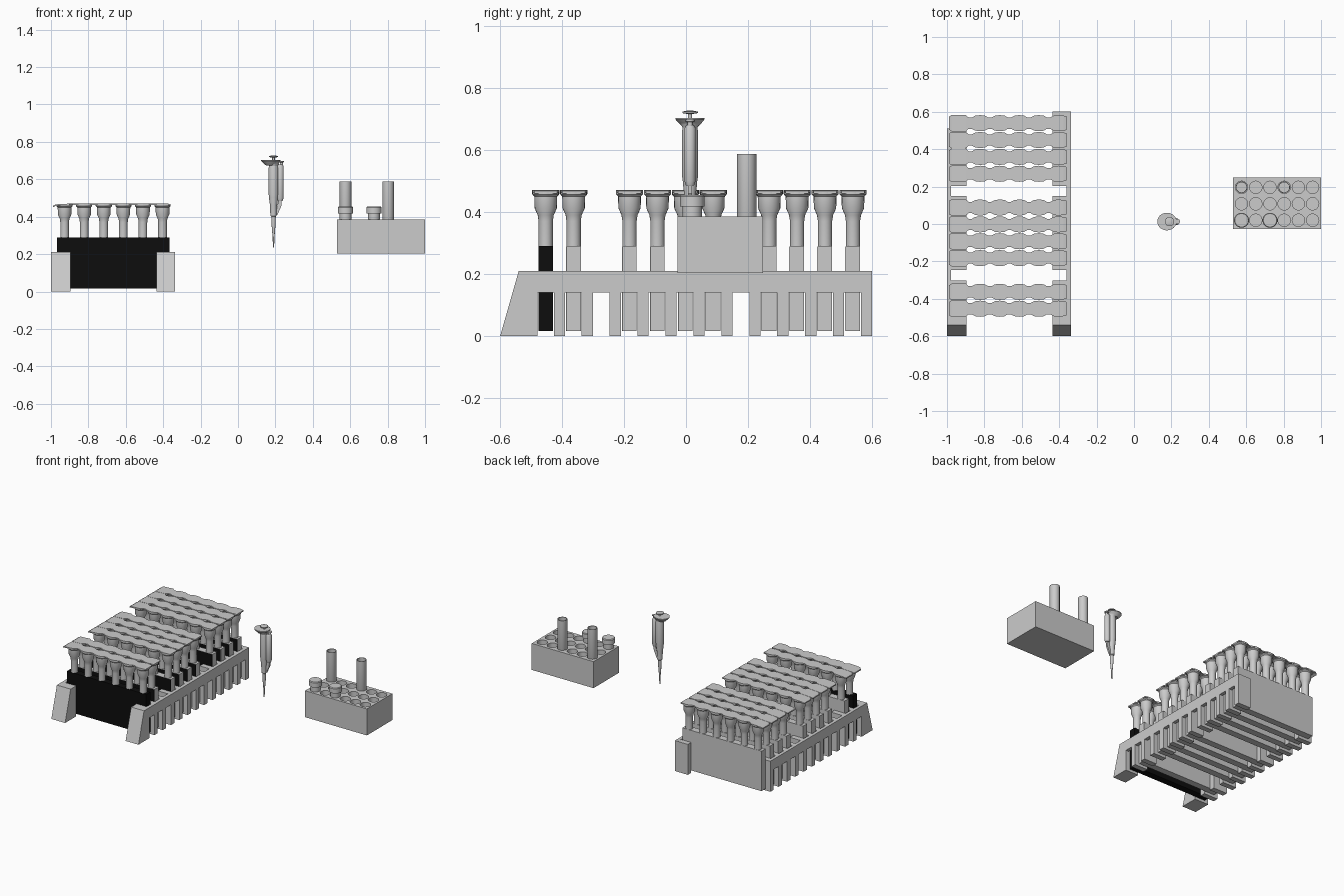
import bpy, bmesh, math
from mathutils import Matrix, Vector

if "Cube" in bpy.data.objects:
    bpy.data.objects.remove(bpy.data.objects["Cube"])


def finish(name, bm, smooth=False, mat=None):
    bmesh.ops.recalc_face_normals(bm, faces=bm.faces)
    me = bpy.data.meshes.new(name)
    bm.to_mesh(me)
    bm.free()
    ob = bpy.data.objects.new(name, me)
    bpy.context.collection.objects.link(ob)
    if mat:
        me.materials.append(mat)
    if smooth:
        bpy.ops.object.select_all(action='DESELECT')
        ob.select_set(True)
        bpy.context.view_layer.objects.active = ob
        bpy.ops.object.shade_smooth_by_angle(angle=math.radians(35))
    return ob


def box(bm, x0, x1, y0, y1, z0, z1):
    m = Matrix.Translation(((x0 + x1) / 2, (y0 + y1) / 2, (z0 + z1) / 2))
    bmesh.ops.create_cube(bm, size=1, matrix=m @ Matrix.Diagonal((x1 - x0, y1 - y0, z1 - z0, 1)))


def prism(bm, pts, x0, x1):
    """Extrude a (y, z) outline along x."""
    f = bm.faces.new([bm.verts.new((x0, y, z)) for y, z in pts])
    r = bmesh.ops.extrude_face_region(bm, geom=[f])
    vs = [v for v in r['geom'] if isinstance(v, bmesh.types.BMVert)]
    bmesh.ops.translate(bm, verts=vs, vec=(x1 - x0, 0, 0))
    bm.faces.new([bm.verts.new((x0, y, z)) for y, z in pts])
    bmesh.ops.remove_doubles(bm, verts=bm.verts, dist=1e-5)


def lathe(bm, prof, cx, cy, n=24, sx=1.0):
    """Revolve an (r, z) profile round a vertical axis, capping both ends."""
    rings = [[bm.verts.new((cx + sx * r * math.cos(2 * math.pi * i / n),
                            cy + r * math.sin(2 * math.pi * i / n), z)) for i in range(n)]
             for r, z in prof]
    for a, b in zip(rings, rings[1:]):
        for i in range(n):
            j = (i + 1) % n
            bm.faces.new((a[i], a[j], b[j], b[i]))
    bm.faces.new(rings[0][::-1])
    bm.faces.new(rings[-1])


black = bpy.data.materials.new("black")
black.diffuse_color = (0.004, 0.004, 0.004, 1)
black.use_nodes = True
black.node_tree.nodes["Principled BSDF"].inputs["Base Color"].default_value = black.diffuse_color

# --- Card rack: two comb rails with slanted front legs ---
PITCH = 0.0902


def rail(name, outer, wall, inner, teeth):
    centres = [-0.409 + PITCH * k for k in range(teeth)]
    end = centres[-1] + 0.018
    lo, hi = min(outer, wall), max(outer, wall)
    bm = bmesh.new()
    box(bm, lo, hi, -0.49, end, 0.14, 0.21)
    for c in centres:
        box(bm, min(outer, inner), max(outer, inner), c - 0.018, c + 0.018, 0, 0.209)
    prism_bm = bmesh.new()
    prism(prism_bm, [(-0.6, 0), (-0.48, 0), (-0.48, 0.21), (-0.54, 0.21)],
          min(outer, inner), max(outer, inner))
    finish(name + "_front_leg", prism_bm)
    finish(name, bm)


rail("right_rail", -0.337, -0.36, -0.435, 12)
rail("left_rail", -1.0, -0.978, -0.895, 11)

# --- Test cards: body, label, six funnel tubes and a wavy top foil ---
TUBE_X = [-0.927 + 0.1047 * i for i in range(6)]
FUNNEL = [(0.023, 0.285), (0.023, 0.37), (0.026, 0.39), (0.036, 0.412),
          (0.037, 0.45), (0.043, 0.456), (0.043, 0.464)]


def card(index, y):
    bm = bmesh.new()
    box(bm, -0.968, -0.366, y - 0.023, y + 0.023, 0.015, 0.29)
    finish(f"card_body_{index}", bm, mat=black if index == 0 else None)
    if index:
        bm = bmesh.new()
        box(bm, -0.967, -0.367, y - 0.0245, y - 0.023, 0.016, 0.289)
        finish(f"card_label_{index}", bm, mat=black)
    bm = bmesh.new()
    for x in TUBE_X:
        lathe(bm, FUNNEL, x, y, 20)
    finish(f"card_tubes_{index}", bm, True)
    # foil cross-sections: (x, half width, top z)
    secs = [(-0.988, 0.036, 0.459), (-0.975, 0.044, 0.466), (-0.90, 0.044, 0.47)]
    for x in TUBE_X[1:]:
        secs += [(x - 0.062, 0.03, 0.47), (x - 0.045, 0.03, 0.47), (x - 0.026, 0.04, 0.47),
                 (x, 0.043, 0.47), (x + 0.026, 0.04, 0.47)]
    secs += [(-0.362, 0.037, 0.468)]
    bm = bmesh.new()
    rings = [[bm.verts.new((x, y + s * w, z - d)) for s, d in ((-1, 0), (1, 0), (1, .008), (-1, .008))]
             for x, w, z in secs]
    for a, b in zip(rings, rings[1:]):
        for i in range(4):
            bm.faces.new((a[i], a[(i + 1) % 4], b[(i + 1) % 4], b[i]))
    bm.faces.new(rings[0])
    bm.faces.new(rings[-1])
    finish(f"card_foil_{index}", bm)


slots = [k for k in range(12) if k not in (2, 7)]
for n, k in enumerate(slots):
    card(n, -0.453 + PITCH * k)

# --- Pipette ---
PX, PY = 0.19, 0.013
bm = bmesh.new()
lathe(bm, [(0.003, 0.235), (0.005, 0.29), (0.010, 0.35), (0.012, 0.40), (0.017, 0.405),
           (0.019, 0.46), (0.023, 0.49), (0.023, 0.67), (0.03, 0.685)], PX, PY)
finish("pipette_barrel", bm, True)
bm = bmesh.new()
lathe(bm, [(0.025, 0.675), (0.038, 0.688), (0.047, 0.699), (0.047, 0.704), (0.02, 0.704)],
      PX - 0.014, PY, 32, 1.1)
finish("pipette_finger_flange", bm, True)
bm = bmesh.new()
lathe(bm, [(0.007, 0.70), (0.007, 0.716), (0.025, 0.719), (0.025, 0.724), (0.01, 0.727)], PX, PY)
finish("pipette_plunger", bm, True)
bm = bmesh.new()
lathe(bm, [(0.013, 0.485), (0.018, 0.50), (0.018, 0.67), (0.012, 0.68)], PX + 0.036, PY)
lathe(bm, [(0.008, 0.67), (0.008, 0.69), (0.014, 0.692), (0.014, 0.698)], PX + 0.042, PY, 16)
lathe(bm, [(0.024, 0.50), (0.026, 0.52), (0.026, 0.66), (0.022, 0.68)], PX, PY)
finish("pipette_ejector_housing", bm, True)
bm = bmesh.new()
for a, b in (((0.225, 0.50), (0.222, 0.46)), ((0.222, 0.46), (0.202, 0.415))):
    d = Vector((b[0] - a[0], 0, b[1] - a[1]))
    m = Matrix.Translation(((a[0] + b[0]) / 2, PY, (a[1] + b[1]) / 2)) @ d.to_track_quat('Z', 'Y').to_matrix().to_4x4()
    bmesh.ops.create_cube(bm, size=1, matrix=m @ Matrix.Diagonal((0.012, 0.02, d.length + 0.006, 1)))
finish("pipette_ejector_arm", bm)

# --- Tube block with 6 x 3 wells ---
bm = bmesh.new()
box(bm, 0.53, 1.0, -0.028, 0.248, 0.203, 0.385)
block = finish("tube_block", bm)
WX = [0.575 + 0.076 * i for i in range(6)]
WY = [0.02, 0.108, 0.196]
bm = bmesh.new()
for x in WX:
    for y in WY:
        lathe(bm, [(0.033, 0.245), (0.033, 0.42)], x, y, 28)
cutter = finish("well_cutter", bm)
mod = block.modifiers.new("wells", 'BOOLEAN')
mod.operation, mod.solver, mod.object = 'DIFFERENCE', 'EXACT', cutter
bpy.context.view_layer.objects.active = block
bpy.ops.object.modifier_apply(modifier=mod.name)
bpy.data.objects.remove(cutter, do_unlink=True)

# open tall tubes at the back, capped short tubes at the front
for n, i in enumerate((0, 3)):
    bm = bmesh.new()
    lathe(bm, [(0.02, 0.248), (0.031, 0.265), (0.031, 0.587), (0.027, 0.587), (0.027, 0.27)], WX[i], WY[2], 28)
    finish(f"tall_tube_{n}", bm, True)
for n, i in enumerate((0, 2)):
    bm = bmesh.new()
    lathe(bm, [(0.02, 0.25), (0.031, 0.28), (0.031, 0.418), (0.04, 0.418), (0.04, 0.45), (0.036, 0.455)],
          WX[i], WY[0], 28)
    finish(f"capped_tube_{n}", bm, True)
